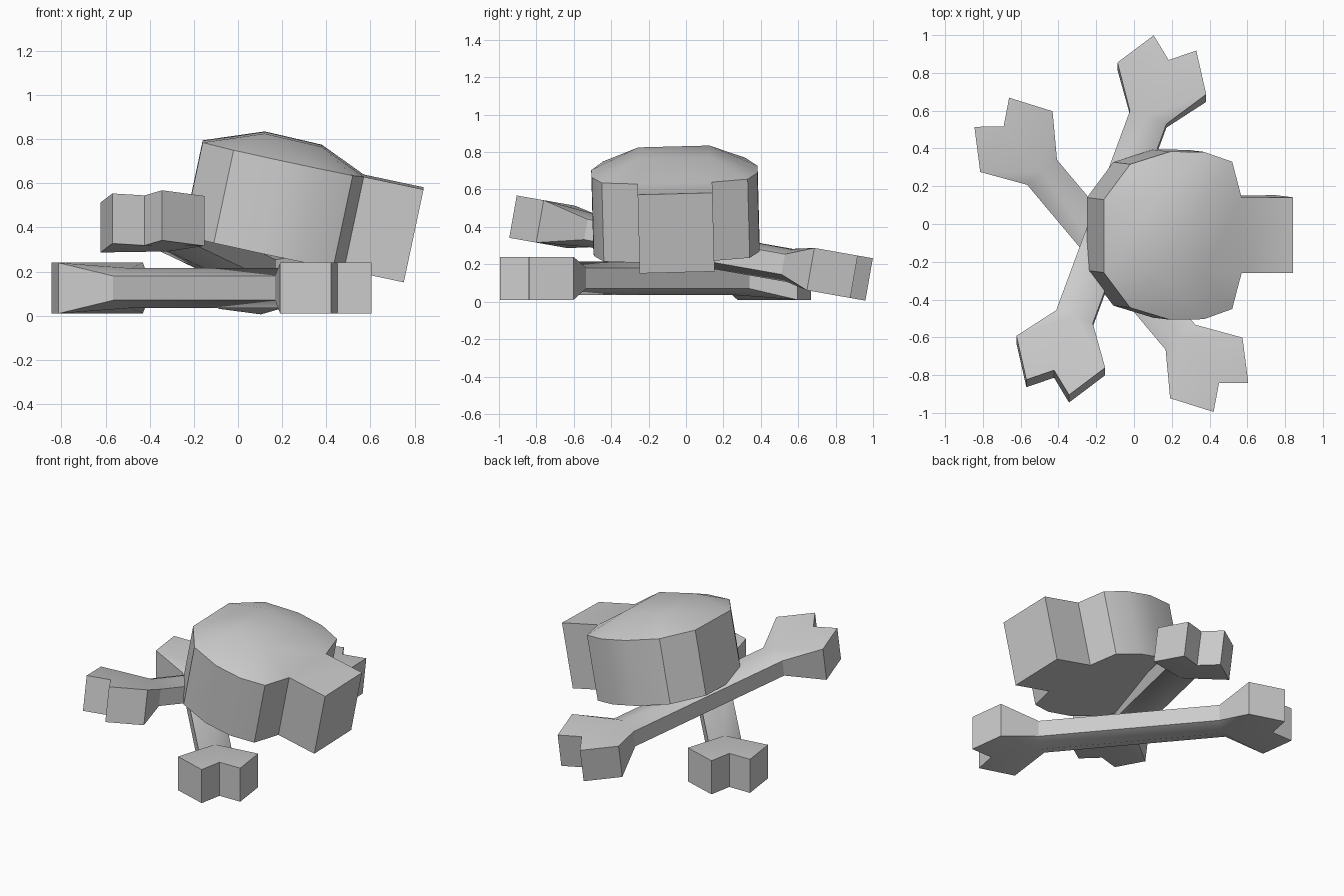
import bpy, bmesh
from math import radians
from mathutils import Matrix, Vector

if "Cube" in bpy.data.objects:
    bpy.data.objects.remove(bpy.data.objects["Cube"])


def make_object(name, verts, faces, matrix):
    bm = bmesh.new()
    vs = [bm.verts.new(v) for v in verts]
    for f in faces:
        bm.faces.new([vs[i] for i in f])
    bmesh.ops.recalc_face_normals(bm, faces=bm.faces)
    bm.transform(matrix)
    mesh = bpy.data.meshes.new(name)
    bm.to_mesh(mesh)
    bm.free()
    ob = bpy.data.objects.new(name, mesh)
    bpy.context.collection.objects.link(ob)
    bpy.ops.object.select_all(action='DESELECT')
    ob.select_set(True)
    bpy.context.view_layer.objects.active = ob
    bpy.ops.object.shade_smooth_by_angle(angle=radians(30))
    return ob


def make_bone(name, matrix):
    # one forked end: neck, shoulder, tip, notch, tip, shoulder, neck, ridge centre
    half = [(.57, -.103, .055), (.782, -.25, .115), (.985, -.12, .115),
            (.887, 0, .115), (.985, .12, .115), (.782, .25, .115),
            (.57, .103, .055), (.57, 0, .09)]
    top = half + [(-x, -y, z) for x, y, z in half]
    verts = top + [(x, y, -z) for x, y, z in top]
    cap = [(0, 1, 7), (1, 2, 3), (1, 3, 7), (3, 4, 5), (3, 5, 7), (5, 6, 7)]
    faces = cap + [tuple(i + 8 for i in f) for f in cap]
    faces += [(7, 6, 8, 15), (0, 7, 15, 14)]
    faces += [tuple(i + 16 for i in f) for f in faces]
    # side walls around the outline
    loop = list(range(7)) + list(range(8, 15))
    for a, b in zip(loop, loop[1:] + loop[:1]):
        faces.append((a, b, b + 16, a + 16))
    return make_object(name, verts, faces, matrix)


def make_skull(name, matrix):
    # half outline from jaw tip to back of head, mirrored in y
    side = [(.655, .2), (.378, .2), (.327, .39), (.174, .443),
            (-.01, .445), (-.225, .38), (-.368, .193)]
    n = len(side)
    rim = side + [(x, -y) for x, y in reversed(side)]
    m = len(rim)
    verts = [(x, y, 0) for x, y in rim] + [(x, y, -.43) for x, y in rim]
    faces = [(i, (i + 1) % m, (i + 1) % m + m, i + m) for i in range(m)]
    faces.append(tuple(range(m, 2 * m)))
    # low dome over the head, flat top on the jaw
    d = 2 * m
    verts += [(.164, .19, .093), (-.102, .19, .098),
              (.164, -.19, .093), (-.102, -.19, .098)]
    for flip, f, b in ((False, d, d + 1), (True, d + 2, d + 3)):
        r = [m - 1 - i if flip else i for i in range(n)]
        faces += [(r[1], r[2], f), (r[2], r[3], f), (r[3], r[4], b, f),
                  (r[4], r[5], b), (r[5], r[6], b)]
    faces += [(0, 1, m - 2, m - 1), (1, d, d + 2, m - 2),
              (d, d + 1, d + 3, d + 2), (d + 1, n - 1, n, d + 3)]
    return make_object(name, verts, faces, matrix)


def rot(deg, axis):
    return Matrix.Rotation(radians(deg), 4, axis)


def move(*p):
    return Matrix.Translation(Vector(p))


# crossed bones: one flat on the ground, one leaning over it
make_bone("lower_bone", move(-.12, -.163, .125) @ rot(-50, 'Z'))
make_bone("upper_bone", move(-.12, .027, .287) @ rot(-10, 'X') @ rot(70, 'Z'))

# tilted skull resting on the bones
make_skull("skull", move(.2, -.062, .713) @ rot(1.5, 'X') @ rot(12, 'Y'))
